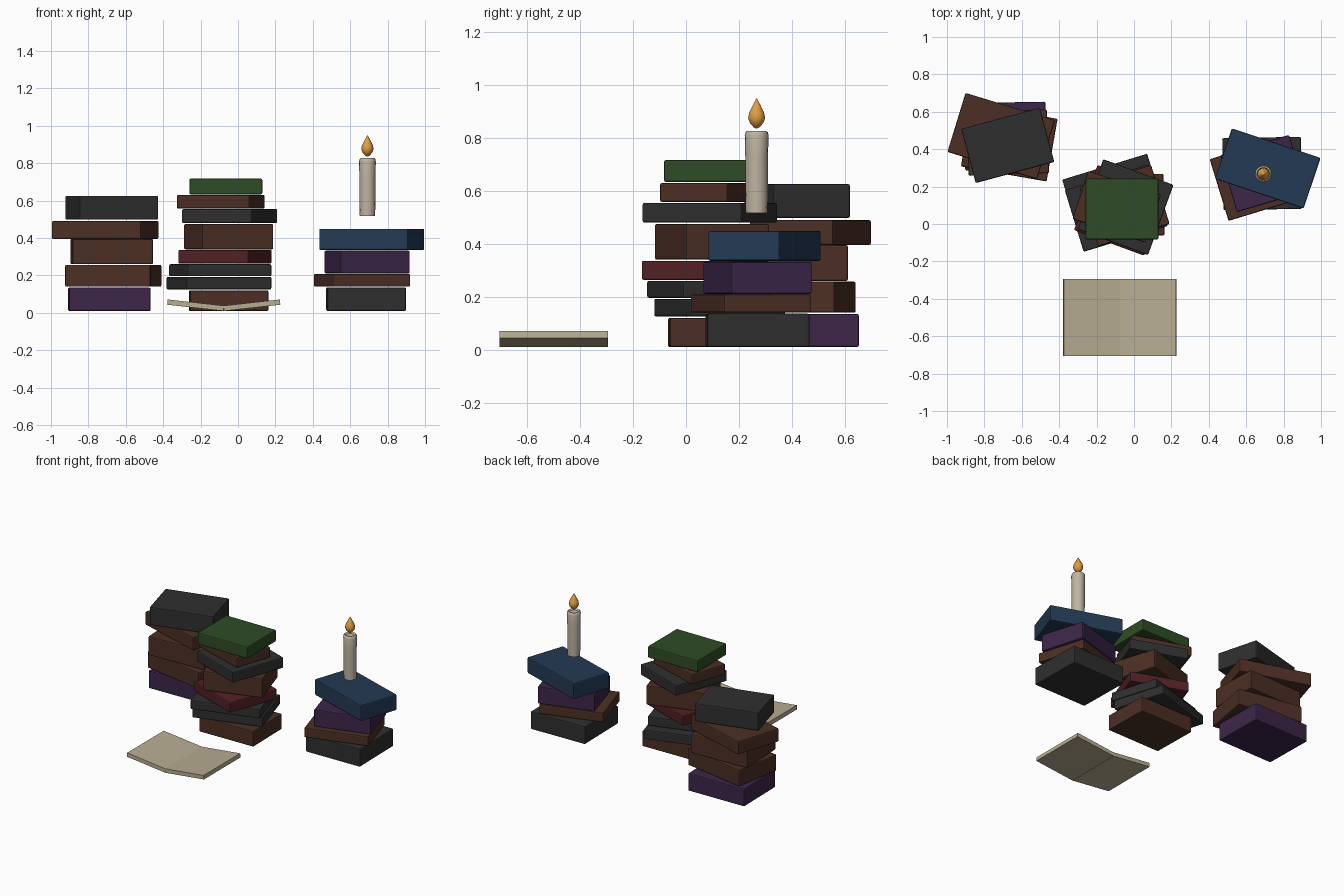
import bpy, bmesh, math
from mathutils import Matrix

if "Cube" in bpy.data.objects:
    bpy.data.objects.remove(bpy.data.objects["Cube"], do_unlink=True)


def material(name, r, g, b):
    m = bpy.data.materials.new(name)
    m.use_nodes = True
    m.diffuse_color = (r, g, b, 1)
    bsdf = m.node_tree.nodes["Principled BSDF"]
    bsdf.inputs["Base Color"].default_value = (r, g, b, 1)
    bsdf.inputs["Roughness"].default_value = 0.8
    return m


MATS = {
    "brown": material("brown leather", .072, .028, .018),
    "black": material("black leather", .028, .028, .028),
    "red": material("dark red leather", .085, .015, .018),
    "green": material("green leather", .028, .072, .019),
    "blue": material("blue leather", .017, .042, .09),
    "purple": material("purple leather", .045, .019, .068),
    "page": material("page beige", .48, .42, .29),
    "wax": material("candle wax", .52, .46, .36),
    "flame": material("flame orange", .75, .34, .055),
}


def finish(name, bm, mat):
    bmesh.ops.recalc_face_normals(bm, faces=bm.faces)
    mesh = bpy.data.meshes.new(name)
    bm.to_mesh(mesh)
    bm.free()
    mesh.materials.append(MATS[mat])
    ob = bpy.data.objects.new(name, mesh)
    bpy.context.collection.objects.link(ob)
    return ob


def box(name, mat, size, matrix, bevel=0):
    bm = bmesh.new()
    bmesh.ops.create_cube(bm, size=1, matrix=matrix @ Matrix.Diagonal((*size, 1)))
    ob = finish(name, bm, mat)
    if bevel:
        mod = ob.modifiers.new("soft edges", "BEVEL")
        mod.width = bevel
        mod.segments = 2
    return ob


def stack(name, books):
    # each book: colour, centre x, centre y, width, depth, turn, bottom, top
    for i, (mat, x, y, w, d, turn, z0, z1) in enumerate(books, 1):
        place = Matrix.Translation((x, y, (z0 + z1) / 2)) @ Matrix.Rotation(math.radians(turn), 4, "Z")
        box(f"{name}_book_{i}", mat, (w, d, z1 - z0), place, 0.007)


def lathe(name, mat, x, y, profile, sides):
    bm = bmesh.new()
    verts = [bm.verts.new((r, 0, z)) for r, z in profile]
    edges = [bm.edges.new(pair) for pair in zip(verts, verts[1:])]
    bmesh.ops.spin(bm, geom=verts + edges, cent=(0, 0, 0), axis=(0, 0, 1),
                   angle=math.tau, steps=sides, use_duplicate=False)
    bmesh.ops.remove_doubles(bm, verts=bm.verts, dist=0.0005)
    ob = finish(name, bm, mat)
    ob.location = (x, y, 0)
    bpy.ops.object.select_all(action="DESELECT")
    ob.select_set(True)
    bpy.context.view_layer.objects.active = ob
    bpy.ops.object.shade_smooth_by_angle(angle=math.radians(40))


# Three piles of closed books
stack("middle", [
    ("brown", -.05, .10, .42, .33, 1, .01, .12),
    ("black", -.102, .127, .475, .375, 17, .125, .192),
    ("black", -.095, .085, .47, .345, 17, .196, .26),
    ("red", -.07, .073, .40, .37, -20, .264, .336),
    ("brown", -.05, .098, .40, .33, 17.5, .34, .475),
    ("black", -.045, .09, .40, .40, -20, .48, .555),
    ("brown", -.092, .092, .41, .27, -18, .558, .63),
    ("green", -.065, .08, .39, .325, 0, .634, .717),
])
stack("right", [
    ("purple", -.688, .47, .435, .36, 1, .01, .135),
    ("brown", -.667, .435, .465, .34, -10, .14, .257),
    ("brown", -.675, .435, .43, .34, 2, .26, .395),
    ("brown", -.71, .47, .50, .33, -17, .396, .49),
    ("black", -.675, .42, .435, .30, 15, .498, .626),
])
stack("left", [
    ("black", .685, .27, .42, .385, 1, .01, .136),
    ("brown", .663, .245, .435, .345, 17, .14, .208),
    ("purple", .69, .27, .385, .317, 16.5, .211, .332),
    ("blue", .715, .297, .50, .285, -18.5, .336, .449),
])

# Open book: two page blocks meeting in a shallow V
for name, side in (("open_book_right_half", -1), ("open_book_left_half", 1)):
    tilt = Matrix.Rotation(side * math.radians(-6.3), 4, "Y")
    place = Matrix.Translation((-.076, -.5, .01)) @ tilt @ Matrix.Translation((side * .153, 0, .014))
    box(name, "page", (.303, .41, .028), place)

# Candle with a rounded rim and a shallow hollow, then the flame above it
lathe("candle", "wax", .692, .267, [
    (0, .517), (.041, .517), (.043, .60), (.043, .73), (.045, .81),
    (.042, .822), (.036, .827), (.028, .818), (0, .814)], 16)
lathe("flame", "flame", .692, .267, [
    (0, .835), (.012, .841), (.026, .857), (.033, .875),
    (.029, .895), (.016, .922), (.006, .941), (0, .951)], 14)
